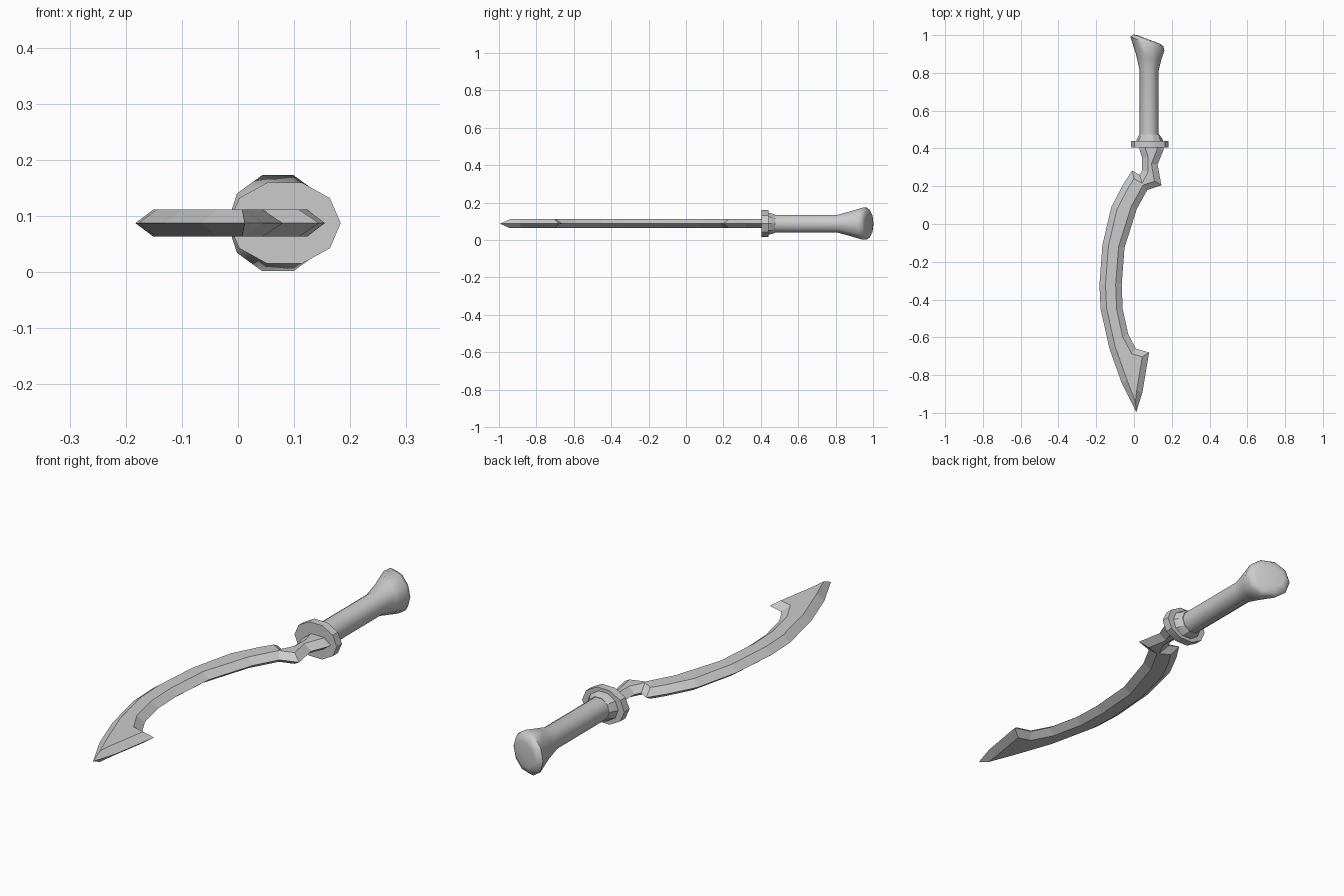
import bpy, bmesh, math
from mathutils import Vector

cube = bpy.data.objects.get("Cube")
if cube:
    bpy.data.objects.remove(cube)

MID = 0.087     # height of the sword's centre plane
SIDES = 10

steel = bpy.data.materials.new("light_grey")
steel.use_nodes = True
steel.diffuse_color = (0.6, 0.6, 0.6, 1)
steel.node_tree.nodes["Principled BSDF"].inputs["Base Color"].default_value = (0.6, 0.6, 0.6, 1)


def finish(bm, name, angle):
    """Turn a bmesh into a shaded object."""
    bmesh.ops.recalc_face_normals(bm, faces=bm.faces[:])
    mesh = bpy.data.meshes.new(name)
    bm.to_mesh(mesh)
    bm.free()
    mesh.materials.append(steel)
    obj = bpy.data.objects.new(name, mesh)
    bpy.context.collection.objects.link(obj)
    bpy.ops.object.select_all(action='DESELECT')
    obj.select_set(True)
    bpy.context.view_layer.objects.active = obj
    if angle:
        bpy.ops.object.shade_smooth_by_angle(angle=math.radians(angle))
    return obj


def bridge(bm, a, b):
    n = len(a)
    for i in range(n):
        bm.faces.new((a[i], a[(i + 1) % n], b[(i + 1) % n], b[i]))


def lathe(name, rings, angle):
    """Rings along y: (y, centre x, x radius, z radius, slant)."""
    bm = bmesh.new()
    loops = []
    for y, cx, rx, rz, slant in rings:
        loop = []
        for i in range(SIDES):
            a = math.tau * i / SIDES
            dx = rx * math.cos(a)
            loop.append(bm.verts.new((cx + dx, y + slant * dx, MID + rz * math.sin(a))))
        loops.append(loop)
    for a, b in zip(loops, loops[1:]):
        bridge(bm, a, b)
    bm.faces.new(loops[0])
    bm.faces.new(loops[-1])
    return finish(bm, name, angle)


def inset(points, width, limit):
    """Mitred inward offset of a counter-clockwise outline."""
    result = []
    for i, p in enumerate(points):
        d1 = (p - points[i - 1]).normalized()
        d2 = (points[(i + 1) % len(points)] - p).normalized()
        n1, n2 = Vector((-d1.y, d1.x)), Vector((-d2.y, d2.x))
        m = (n1 + n2).normalized()
        result.append(p + m * min(width / m.dot(n1), limit))
    return result


# Blade: sickle outline from the neck, down the back, round the tip and up
back = [(0.03, 0.44), (0.03, 0.39), (0.043, 0.35), (0.043, 0.285), (0.03, 0.26),
        (-0.01, 0.283), (-0.06, 0.205), (-0.12, 0.09), (-0.167, -0.11), (-0.183, -0.32),
        (-0.177, -0.45), (-0.13, -0.66), (-0.066, -0.84), (0.012, -0.995)]
front = [(0.045, -0.89), (0.08, -0.68), (0.01, -0.66), (-0.03, -0.585), (-0.06, -0.45),
         (-0.065, -0.32), (-0.05, -0.125), (0.015, 0.08), (0.07, 0.18), (0.145, 0.205),
         (0.125, 0.315), (0.155, 0.39), (0.155, 0.44)]
outline = [Vector(p) for p in back + front]
ridge = inset(outline, 0.032, 0.055)
bm = bmesh.new()
edge = [bm.verts.new((p.x, p.y, MID)) for p in outline]
for side in (1, -1):
    loop = [bm.verts.new((p.x, p.y, MID + side * 0.024)) for p in ridge]
    bridge(bm, edge, loop)
    bm.faces.new(loop)
finish(bm, "blade", 0)

# Guard: flat oval disc with a tapered collar behind it
lathe("guard", [(0.405, 0.083, 0.1, 0.076, 0), (0.44, 0.083, 0.1, 0.076, 0)], 30)
lathe("collar", [(0.435, 0.083, 0.072, 0.062, 0), (0.45, 0.083, 0.068, 0.06, 0),
                 (0.475, 0.081, 0.052, 0.052, 0)], 30)

# Grip flaring into a slanted pommel
lathe("grip_and_pommel", [
    (0.46, 0.08, 0.05, 0.05, 0),
    (0.81, 0.08, 0.05, 0.05, 0),
    (0.88, 0.079, 0.066, 0.069, -0.15),
    (0.955, 0.071, 0.09, 0.09, -0.4),
    (0.972, 0.076, 0.079, 0.078, -0.39),
    (0.977, 0.078, 0.062, 0.05, -0.38)], 60)
